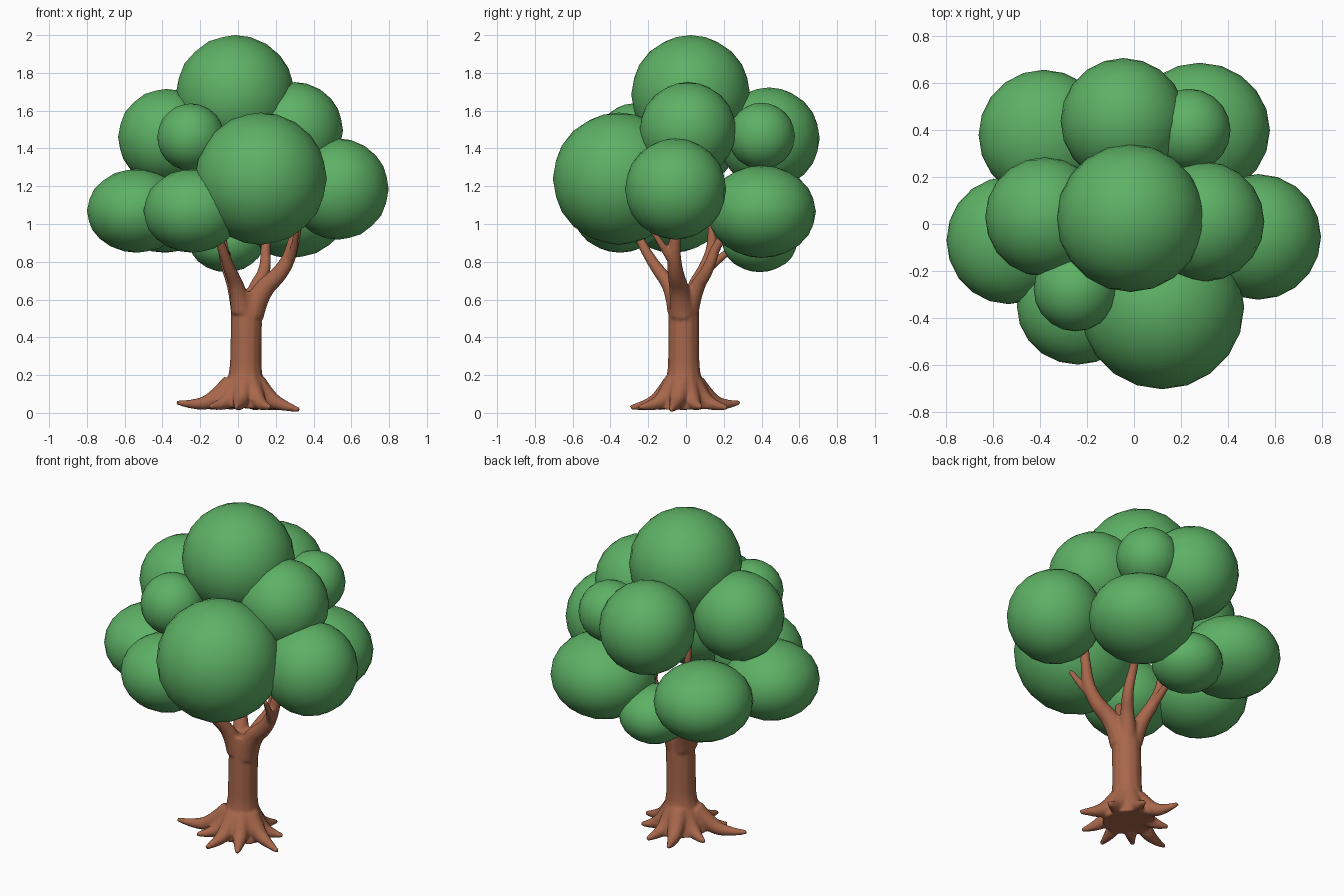
import bpy


def material(name, rgb):
    m = bpy.data.materials.new(name)
    m.diffuse_color = (*rgb, 1)
    return m


green = material("leaf green", (0.11, 0.44, 0.13))
brown = material("bark brown", (0.39, 0.135, 0.07))

# Foliage: faceted-outline, smooth-shaded balls (centre, radii)
blobs = [
    ((-0.015, 0.025, 1.685), (0.315, 0.315, 0.315)),  # crown
    ((0.12, -0.355, 1.24), (0.35, 0.35, 0.35)),       # big front
    ((-0.535, -0.07, 1.07), (0.265, 0.272, 0.222)),   # left
    ((-0.24, -0.35, 1.07), (0.26, 0.25, 0.222)),      # front left
    ((-0.25, -0.28, 1.46), (0.178, 0.178, 0.178)),    # small front
    ((-0.38, 0.03, 1.46), (0.255, 0.255, 0.255)),     # upper left
    ((-0.385, 0.38, 1.07), (0.278, 0.278, 0.222)),    # back left
    ((-0.045, 0.44, 1.455), (0.268, 0.268, 0.268)),   # upper back
    ((0.235, 0.40, 1.465), (0.177, 0.177, 0.177)),    # small back
    ((0.28, 0.40, 1.065), (0.30, 0.288, 0.245)),      # back right
    ((0.30, 0.01, 1.495), (0.256, 0.256, 0.256)),     # upper right
    ((0.53, -0.055, 1.185), (0.268, 0.268, 0.268)),   # right
    ((-0.06, 0.39, 0.91), (0.2, 0.2, 0.165)),         # low back
]
for i, (centre, radii) in enumerate(blobs):
    bpy.ops.mesh.primitive_ico_sphere_add(subdivisions=3, radius=1, location=centre)
    ob = bpy.context.object
    ob.name = f"foliage_{i + 1}"
    ob.scale = radii
    ob.data.materials.append(green)
    bpy.ops.object.shade_smooth()

# Trunk, branches and roots: tapered tubes (x, y, z, radius)
curve = bpy.data.curves.new("trunk", "CURVE")
curve.dimensions = "3D"
curve.bevel_depth = 1
curve.bevel_resolution = 4
curve.resolution_u = 8
curve.use_fill_caps = True


def tube(*points):
    s = curve.splines.new("NURBS")
    s.points.add(len(points) - 1)
    for p, (x, y, z, r) in zip(s.points, points):
        p.co = (x, y, z, 1)
        p.radius = r
    s.order_u = 3
    s.use_endpoint_u = True


# trunk
tube((0.03, -0.01, 0.025, 0.15), (0.035, -0.01, 0.10, 0.13), (0.04, -0.012, 0.2, 0.085),
     (0.042, -0.012, 0.35, 0.083), (0.045, -0.012, 0.5, 0.083), (0.045, -0.01, 0.64, 0.078))
# right branch with a twig
tube((0.07, -0.02, 0.52, 0.07), (0.11, -0.03, 0.64, 0.055), (0.24, -0.06, 0.75, 0.042),
     (0.30, -0.065, 0.9, 0.032), (0.34, -0.03, 1.15, 0.02))
tube((0.27, -0.07, 0.8, 0.025), (0.30, -0.11, 0.86, 0.022), (0.31, -0.18, 0.97, 0.014))
# front left branch
tube((0.02, -0.04, 0.54, 0.06), (0.0, -0.07, 0.66, 0.042), (-0.05, -0.16, 0.77, 0.032),
     (-0.10, -0.25, 0.92, 0.024), (-0.14, -0.3, 1.05, 0.018))
# back right branch
tube((0.06, 0.01, 0.54, 0.06), (0.09, 0.05, 0.66, 0.04), (0.15, 0.12, 0.76, 0.032),
     (0.14, 0.17, 0.92, 0.024), (0.2, 0.3, 1.05, 0.018))
# back left branch with a fork
tube((0.02, 0.01, 0.54, 0.06), (-0.01, 0.04, 0.66, 0.042), (-0.06, 0.11, 0.78, 0.034),
     (-0.09, 0.15, 0.92, 0.026), (-0.12, 0.13, 1.3, 0.016))
tube((-0.05, 0.1, 0.75, 0.025), (-0.06, 0.18, 0.82, 0.023), (-0.06, 0.28, 0.9, 0.016))
# roots
for x, y, z in [(-0.325, -0.125, 0.055), (-0.01, -0.295, 0.03), (0.17, -0.25, 0.03),
                (0.325, -0.08, 0.016), (0.25, 0.08, 0.03), (0.11, 0.22, 0.028),
                (-0.08, 0.285, 0.055), (-0.18, 0.08, 0.035), (-0.15, -0.19, 0.035)]:
    at = lambda t: (0.04 + (x - 0.04) * t, -0.012 + (y + 0.012) * t)
    tube((*at(0.2), 0.15, 0.06), (*at(0.42), 0.075, 0.048),
         (*at(0.7), 0.038, 0.03), (*at(1), z, 0.012))

trunk = bpy.data.objects.new("trunk", curve)
bpy.context.collection.objects.link(trunk)
bpy.ops.object.select_all(action="DESELECT")
trunk.select_set(True)
bpy.context.view_layer.objects.active = trunk
bpy.ops.object.convert(target="MESH")
trunk = bpy.context.object
trunk.data.materials.clear()
trunk.data.materials.append(brown)

# Fuse the tubes into one smooth piece of wood
mod = trunk.modifiers.new("fuse", "REMESH")
mod.mode = "VOXEL"
mod.voxel_size = 0.009
mod.use_smooth_shade = True
mod = trunk.modifiers.new("soften", "SMOOTH")
mod.factor = 0.5
mod.iterations = 5
